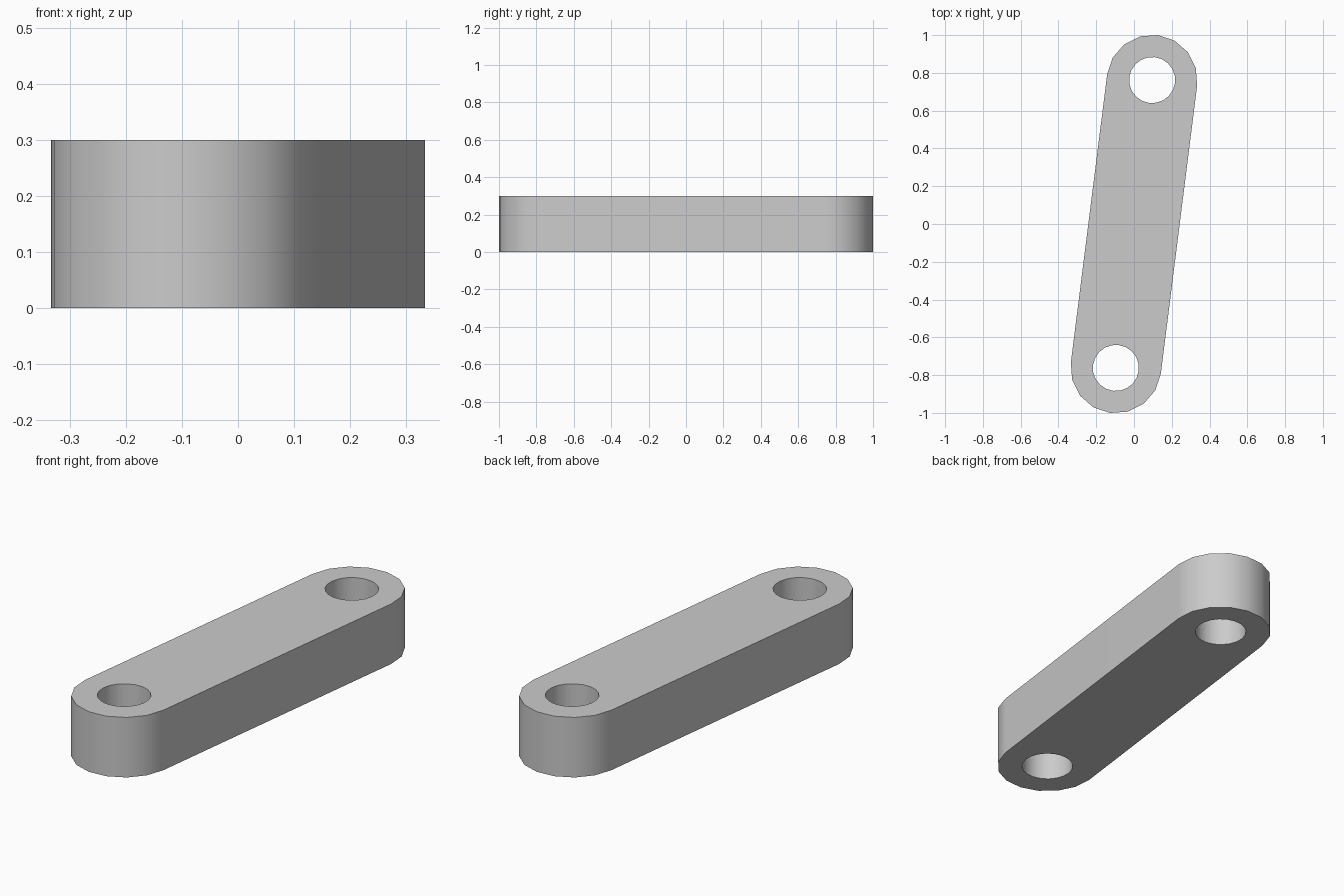
import bpy, bmesh
from math import atan2, cos, sin, pi, radians
from mathutils import Vector

if "Cube" in bpy.data.objects:
    bpy.data.objects.remove(bpy.data.objects["Cube"], do_unlink=True)

PIN = Vector((0.096, 0.762, 0))   # centre of the rear hole; the front one is opposite
OUTER, HOLE, HEIGHT = 0.24, 0.122, 0.3
END_STEPS, HOLE_SIDES = 8, 20

grey = bpy.data.materials.new("plain grey")
grey.use_nodes = True
grey.diffuse_color = (0.6, 0.6, 0.6, 1)
grey.node_tree.nodes["Principled BSDF"].inputs["Base Color"].default_value = (0.6, 0.6, 0.6, 1)


def arc(centre, radius, start, sweep, steps):
    return [centre + radius * Vector((cos(a), sin(a), 0))
            for a in (start + sweep * i / steps for i in range(steps + 1))]


def add_loop(bm, points):
    verts = [bm.verts.new(p) for p in points]
    return [bm.edges.new((v, verts[i - 1])) for i, v in enumerate(verts)]


# Flat outline: two rounded ends joined by straight sides, with two holes
side = atan2(PIN.y, PIN.x) - pi / 2
bm = bmesh.new()
edges = add_loop(bm, arc(PIN, OUTER, side, pi, END_STEPS)
                 + arc(-PIN, OUTER, side + pi, pi, END_STEPS))
for centre in (PIN, -PIN):
    edges += add_loop(bm, arc(centre, HOLE, side, 2 * pi, HOLE_SIDES)[:-1])
bmesh.ops.triangle_fill(bm, edges=edges, use_beauty=True, normal=(0, 0, 1))

# Raise the outline into a solid bar
raised = bmesh.ops.extrude_face_region(bm, geom=bm.faces[:], use_keep_orig=True)["geom"]
bmesh.ops.translate(bm, vec=(0, 0, HEIGHT),
                    verts=[g for g in raised if isinstance(g, bmesh.types.BMVert)])
bmesh.ops.recalc_face_normals(bm, faces=bm.faces[:])

mesh = bpy.data.meshes.new("link_bar")
bm.to_mesh(mesh)
bm.free()
mesh.materials.append(grey)
bar = bpy.data.objects.new("link_bar", mesh)
bpy.context.collection.objects.link(bar)

# Smooth rounded walls, crisp rims and flat sides
bpy.ops.object.select_all(action="DESELECT")
bar.select_set(True)
bpy.context.view_layer.objects.active = bar
bpy.ops.object.shade_smooth_by_angle(angle=radians(30))
weighted = bar.modifiers.new("flat_sides", "WEIGHTED_NORMAL")
weighted.keep_sharp = True
